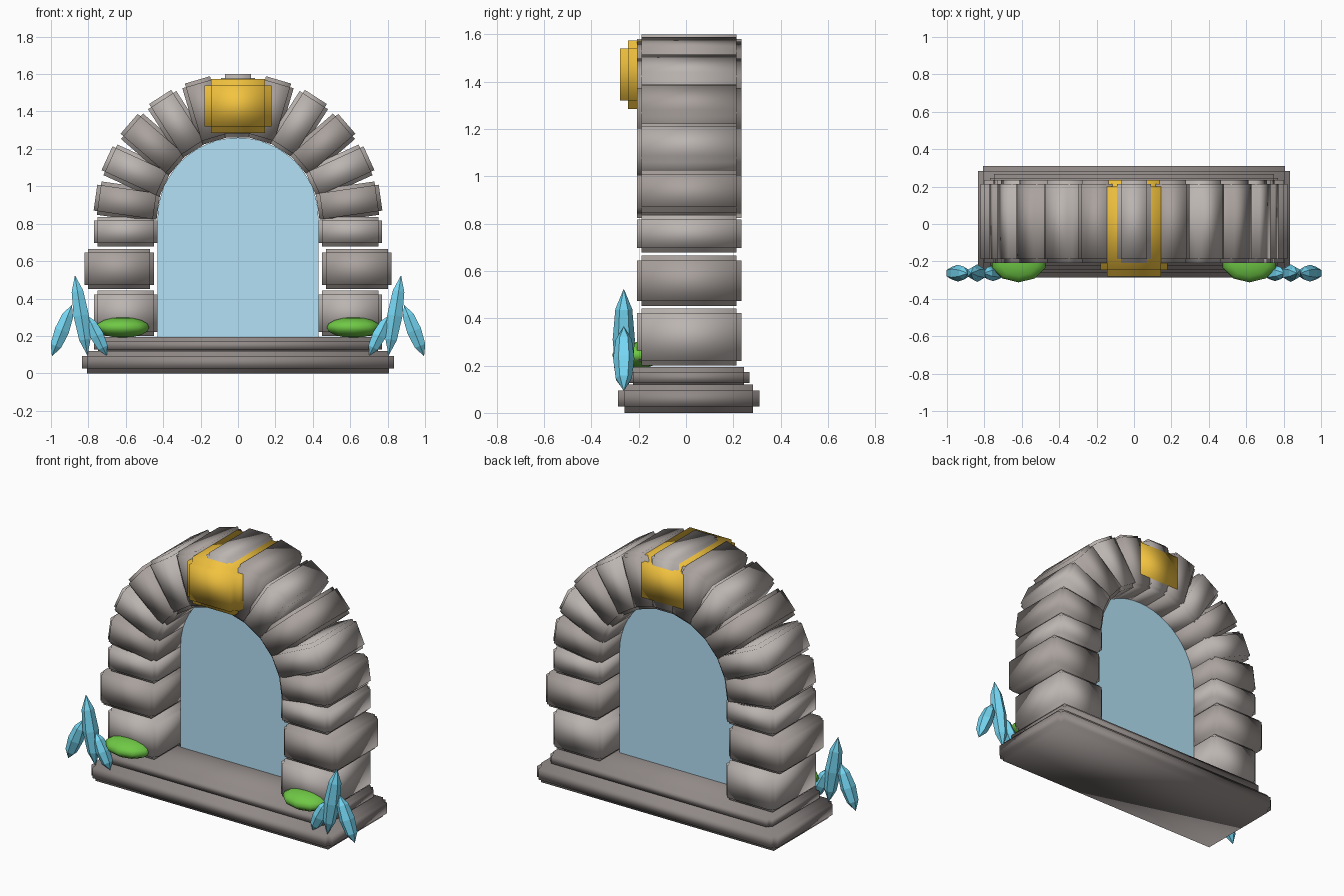
import bpy, bmesh
from math import sin, cos, pi
from mathutils import Vector, Matrix

if "Cube" in bpy.data.objects:
    bpy.data.objects.remove(bpy.data.objects["Cube"])


def material(name, rgba):
    m = bpy.data.materials.new(name)
    m.diffuse_color = rgba
    m.use_nodes = True
    m.node_tree.nodes["Principled BSDF"].inputs["Base Color"].default_value = m.diffuse_color
    return m


STONE = material("stone", (0.40, 0.36, 0.34, 1))
PALE = material("pale_stone", (0.50, 0.46, 0.44, 1))
DARK = material("dark_stone", (0.28, 0.25, 0.24, 1))
GOLD = material("gold", (0.90, 0.55, 0.05, 1))
BLUE = material("crystal", (0.18, 0.68, 0.90, 1))
GREEN = material("moss", (0.16, 0.58, 0.06, 1))
GLOW = material("portal_glow", (0.45, 0.75, 0.92, 0.6))


def finish(bm, name, mat, smooth=True):
    bmesh.ops.recalc_face_normals(bm, faces=bm.faces)
    for f in bm.faces:
        f.smooth = smooth
    me = bpy.data.meshes.new(name)
    bm.to_mesh(me)
    bm.free()
    me.materials.append(mat)
    ob = bpy.data.objects.new(name, me)
    bpy.context.collection.objects.link(ob)
    return ob


def block(name, lo, hi, notch, mat, xform=Matrix()):
    """Softly shaded box whose edges are cut back in a square notch."""
    lo, hi = Vector(lo), Vector(hi)
    bm = bmesh.new()
    bmesh.ops.create_cube(bm, size=1, matrix=Matrix.Translation((lo + hi) / 2)
                          @ Matrix.Diagonal((hi - lo).to_4d()))
    bmesh.ops.bevel(bm, geom=bm.edges[:], offset=notch, segments=2,
                    profile=0.0, affect='EDGES')
    bm.transform(xform)
    return finish(bm, name, mat)


def crystal(name, bottom, top, r):
    """Six-sided shard pointed at both ends."""
    bottom, top = Vector(bottom), Vector(top)
    axis = top - bottom
    rot = axis.to_track_quat('Z', 'Y').to_matrix()
    bm = bmesh.new()
    rings = []
    for t, k in ((0.2, 0.76), (0.5, 1.0), (0.8, 0.76)):
        c = bottom + axis * t
        rings.append([bm.verts.new(c + rot @ Vector((r * k * cos(i * pi / 3),
                      r * k * sin(i * pi / 3), 0))) for i in range(6)])
    a, b = bm.verts.new(bottom), bm.verts.new(top)
    for i in range(6):
        j = (i + 1) % 6
        bm.faces.new((a, rings[0][j], rings[0][i]))
        bm.faces.new((b, rings[2][i], rings[2][j]))
        for p, q in zip(rings, rings[1:]):
            bm.faces.new((p[i], p[j], q[j], q[i]))
    return finish(bm, name, BLUE, False)


# Stepped base
block("base_slab", (-0.834, -0.287, 0), (0.834, 0.31, 0.12), 0.026, DARK)
block("base_step", (-0.77, -0.245, 0.105), (0.77, 0.268, 0.195), 0.022, DARK)

Y0, Y1 = -0.208, 0.234      # depth of the stonework
SPRING, RIN, ROUT = 0.83, 0.43, 0.77

# Jamb stones, moss and crystals on both sides
JAMBS = ((0.43, 0.77, 0.20, 0.442), (0.45, 0.822, 0.452, 0.665),
         (0.43, 0.77, 0.677, 0.837))
SHARDS = (((0.805, 0.095), (0.872, 0.525), 0.047),
          ((0.995, 0.092), (0.888, 0.365), 0.045),
          ((0.702, 0.095), (0.805, 0.308), 0.042))
for s, side in ((-1, "left"), (1, "right")):
    for n, (xa, xb, za, zb) in enumerate(JAMBS):
        xs = sorted((s * xa, s * xb))
        block(f"jamb_stone_{side}_{n + 1}", (xs[0], Y0, za), (xs[1], Y1, zb),
              0.02, STONE if n == 1 else PALE)
    for n, (p, q, r) in enumerate(SHARDS):
        crystal(f"crystal_{side}_{n + 1}", (s * p[0], -0.263, p[1]),
                (s * q[0], -0.263, q[1]), r)
    bm = bmesh.new()
    bmesh.ops.create_uvsphere(bm, u_segments=10, v_segments=8, radius=1,
                              matrix=Matrix.Translation((s * 0.617, -0.2, 0.245))
                              @ Matrix.Diagonal((0.15, 0.112, 0.055, 1)))
    finish(bm, f"moss_{side}", GREEN)

# Eleven arch stones set radially around the spring point
for i in range(11):
    ang = pi * (i + 0.5) / 11
    block(f"arch_stone_{i + 1}", (RIN, Y0, -0.09), (ROUT, Y1, 0.09), 0.02,
          PALE if i % 2 else STONE,
          Matrix.Translation((0, 0, SPRING)) @ Matrix.Rotation(-ang, 4, 'Y'))

# Gold keystone running through the arch
block("keystone", (-0.18, -0.28, 1.285), (0.18, 0.235, 1.575), 0.035, GOLD)

# Portal sheet filling the opening
bm = bmesh.new()
pts = [(-RIN, 0.19), (RIN, 0.19)] + [(RIN * cos(pi * k / 24), SPRING + RIN * sin(pi * k / 24))
                                     for k in range(25)]
bm.faces.new([bm.verts.new((x, 0.045, z)) for x, z in pts])
finish(bm, "portal_sheet", GLOW, False)
